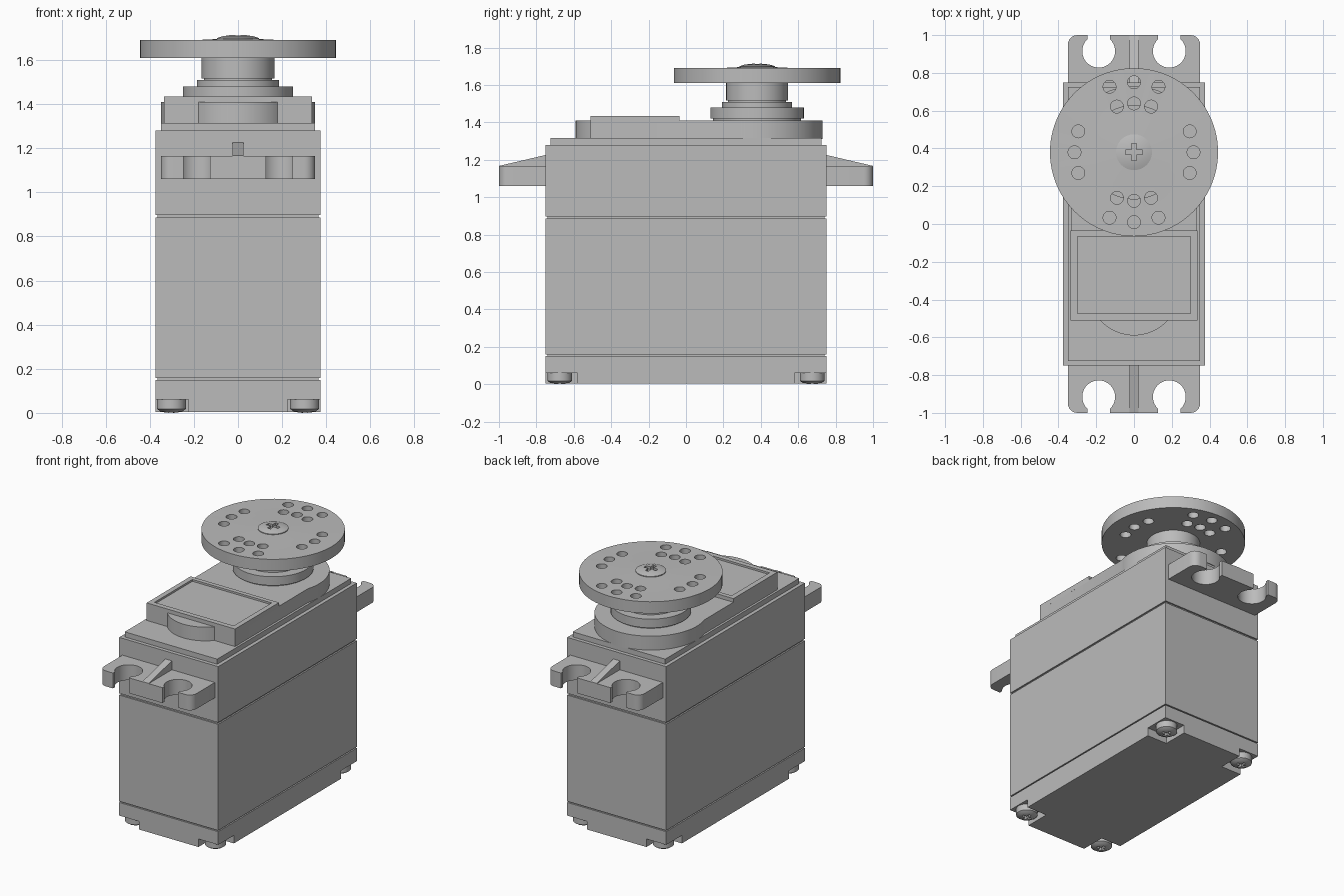
import bpy
import bmesh
from math import radians, sin, cos, pi
from mathutils import Matrix

cube = bpy.data.objects.get("Cube")
if cube:
    bpy.data.objects.remove(cube, do_unlink=True)

grey = bpy.data.materials.new("light grey plastic")
grey.use_nodes = True
COLOUR = (0.5, 0.5, 0.5, 1)
grey.diffuse_color = COLOUR
grey.node_tree.nodes["Principled BSDF"].inputs["Base Color"].default_value = COLOUR

SHAFT_Y = 0.38


def finish(name, bm):
    bmesh.ops.recalc_face_normals(bm, faces=bm.faces)
    mesh = bpy.data.meshes.new(name)
    bm.to_mesh(mesh)
    bm.free()
    mesh.materials.append(grey)
    ob = bpy.data.objects.new(name, mesh)
    bpy.context.collection.objects.link(ob)
    return ob


def box(name, x0, x1, y0, y1, z0, z1):
    return prism(name, [(x0, y0), (x1, y0), (x1, y1), (x0, y1)], z0, z1)


def prism(name, outline, z0, z1):
    """Extrude an xy outline from z0 to z1."""
    bm = bmesh.new()
    face = bm.faces.new([bm.verts.new((x, y, z0)) for x, y in outline])
    up = bmesh.ops.extrude_face_region(bm, geom=[face])["geom"]
    verts = [v for v in up if isinstance(v, bmesh.types.BMVert)]
    bmesh.ops.translate(bm, verts=verts, vec=(0, 0, z1 - z0))
    return finish(name, bm)


def lathe(name, profile, x=0, y=0, steps=64):
    """Spin an (r, z) profile round a vertical axis at x, y."""
    bm = bmesh.new()
    verts = [bm.verts.new((r, 0, z)) for r, z in profile]
    edges = [bm.edges.new(pair) for pair in zip(verts, verts[1:])]
    bmesh.ops.spin(bm, geom=verts + edges, cent=(0, 0, 0), axis=(0, 0, 1),
                   angle=2 * pi, steps=steps)
    bmesh.ops.remove_doubles(bm, verts=bm.verts, dist=0.0001)
    bmesh.ops.translate(bm, verts=bm.verts, vec=(x, y, 0))
    return finish(name, bm)


def cylinder(name, r, z0, z1, x=0, y=0, steps=64):
    return lathe(name, [(0, z0), (r, z0), (r, z1), (0, z1)], x, y, steps)


def smooth(ob):
    bpy.ops.object.select_all(action="DESELECT")
    ob.select_set(True)
    bpy.context.view_layer.objects.active = ob
    bpy.ops.object.shade_smooth_by_angle(angle=radians(25))


def cut(ob, cutters):
    """Subtract each cutter, then delete it."""
    bpy.context.view_layer.objects.active = ob
    for cutter in cutters:
        cutter.hide_render = True
        mod = ob.modifiers.new("cut", "BOOLEAN")
        mod.operation = "DIFFERENCE"
        mod.solver = "EXACT"
        mod.object = cutter
        bpy.ops.object.modifier_apply(modifier=mod.name)
        bpy.data.objects.remove(cutter, do_unlink=True)


def cross(x, y, arm, half, z0, z1):
    """Cross-shaped screwdriver slot."""
    pts = []
    for i in range(4):
        turn = Matrix.Rotation(i * pi / 2, 2)
        for p in ((arm, -half), (arm, half), (half, half)):
            a, b = p
            pts.append((x + turn[0][0] * a + turn[0][1] * b,
                        y + turn[1][0] * a + turn[1][1] * b))
    return prism("slot_cutter", pts, z0, z1)


CORNERS = [(sx, sy) for sx in (-1, 1) for sy in (-1, 1)]

# Case: three shells separated by fine grooves round an inner core
bottom = box("bottom_cover", -0.375, 0.375, -0.75, 0.75, 0.005, 0.15)
box("middle_case", -0.375, 0.375, -0.75, 0.75, 0.158, 0.885)
box("upper_case", -0.375, 0.375, -0.75, 0.75, 0.897, 1.28)
box("case_core", -0.365, 0.365, -0.74, 0.74, 0.1, 1.0)
box("case_lid", -0.35, 0.35, -0.725, 0.725, 1.27, 1.315)

# Corner notches and case screws
notches = []
for sx, sy in CORNERS:
    xs = sorted((sx * 0.225, sx * 0.4))
    ys = sorted((sy * 0.58, sy * 0.8))
    notches.append(box("notch_cutter", *xs, *ys, -0.05, 0.06))
cut(bottom, notches)
for sx, sy in CORNERS:
    x, y = sx * 0.302, sy * 0.675
    screw = lathe("case_screw", [(0, 0.065), (0.066, 0.065), (0.066, 0.018),
                                 (0.05, 0.007), (0.025, 0.001), (0, 0)], x, y, 32)
    cut(screw, [cross(x, y, 0.032, 0.008, -0.02, 0.025)])
    smooth(screw)

# Mounting tabs with open round slots and a sloping rib
for side, sy in (("front", -1), ("back", 1)):
    arc = [(0.30 + 0.05 * cos(a), 0.95 + 0.05 * sin(a))
           for a in (i * pi / 12 for i in range(7))]
    outline = [(0.35, 0.74)] + arc + [(-x, y) for x, y in reversed(arc)] + [(-0.35, 0.74)]
    tab = prism(side + "_mounting_tab", [(x, sy * y) for x, y in outline], 1.06, 1.165)
    cutters = []
    for x in (-0.187, 0.187):
        cutters.append(cylinder("hole_cutter", 0.087, 1, 1.3, x, sy * 0.915, 40))
        ys = sorted((sy * 0.92, sy * 1.1))
        cutters.append(box("mouth_cutter", x - 0.06, x + 0.06, *ys, 1, 1.3))
    cut(tab, cutters)
    smooth(tab)

    bm = bmesh.new()
    ends = [[bm.verts.new((x, sy * y, z)) for y, z in
             ((0.74, 1.15), (0.74, 1.228), (1.0, 1.167), (1.0, 1.15))]
            for x in (-0.024, 0.024)]
    for e in ends:
        bm.faces.new(e)
    for i in range(4):
        j = (i + 1) % 4
        bm.faces.new((ends[0][i], ends[0][j], ends[1][j], ends[1][i]))
    finish(side + "_tab_rib", bm)

# Gear housing: straight sides ending in a round boss, with a front bulge
R = 0.35
housing = prism("gear_housing",
                [(-0.335, -0.51), (0.335, -0.51)]
                + [(R * cos(a), SHAFT_Y + R * sin(a))
                   for a in (radians(-17 + 214 * i / 48) for i in range(49))],
                1.31, 1.41)
smooth(housing)
smooth(cylinder("housing_bulge", 0.24, 1.31, 1.409, 0, -0.35))

# Raised panel with a shallow recess
panel = box("label_panel", -0.335, 0.335, -0.51, -0.035, 1.4, 1.435)
cut(panel, [box("recess_cutter", -0.3, 0.3, -0.475, -0.065, 1.422, 1.5)])

# Output shaft collars and hub
smooth(lathe("output_collar", [(0, 1.4), (0.235, 1.4), (0.235, 1.42), (0.25, 1.42),
                               (0.25, 1.48), (0.187, 1.48), (0.187, 1.51),
                               (0.155, 1.51), (0.155, 1.516), (0.165, 1.516),
                               (0.165, 1.612), (0, 1.612)], 0, SHAFT_Y))

# Round horn with rings of through holes
horn = lathe("horn_disc", [(0, 1.61), (0.445, 1.61), (0.445, 1.69), (0.2, 1.69),
                           (0.1, 1.695), (0, 1.695)], 0, SHAFT_Y, 96)
holes = []
for radius, middles in ((0.37, (90, 270)), (0.258, (90, 270)), (0.315, (0, 180))):
    for middle in middles:
        for offset in (-20.5, 0, 20.5):
            a = radians(middle + offset)
            holes.append(cylinder("hole_cutter", 0.034, 1.55, 1.75, radius * cos(a),
                                  SHAFT_Y + radius * sin(a), 24))
cut(horn, holes)
smooth(horn)

# Horn screw
screw = lathe("horn_screw", [(0, 1.65), (0.095, 1.65), (0.095, 1.7), (0.07, 1.708),
                             (0.035, 1.713), (0, 1.715)], 0, SHAFT_Y, 48)
cut(screw, [cross(0, SHAFT_Y, 0.045, 0.012, 1.675, 1.8)])
smooth(screw)
